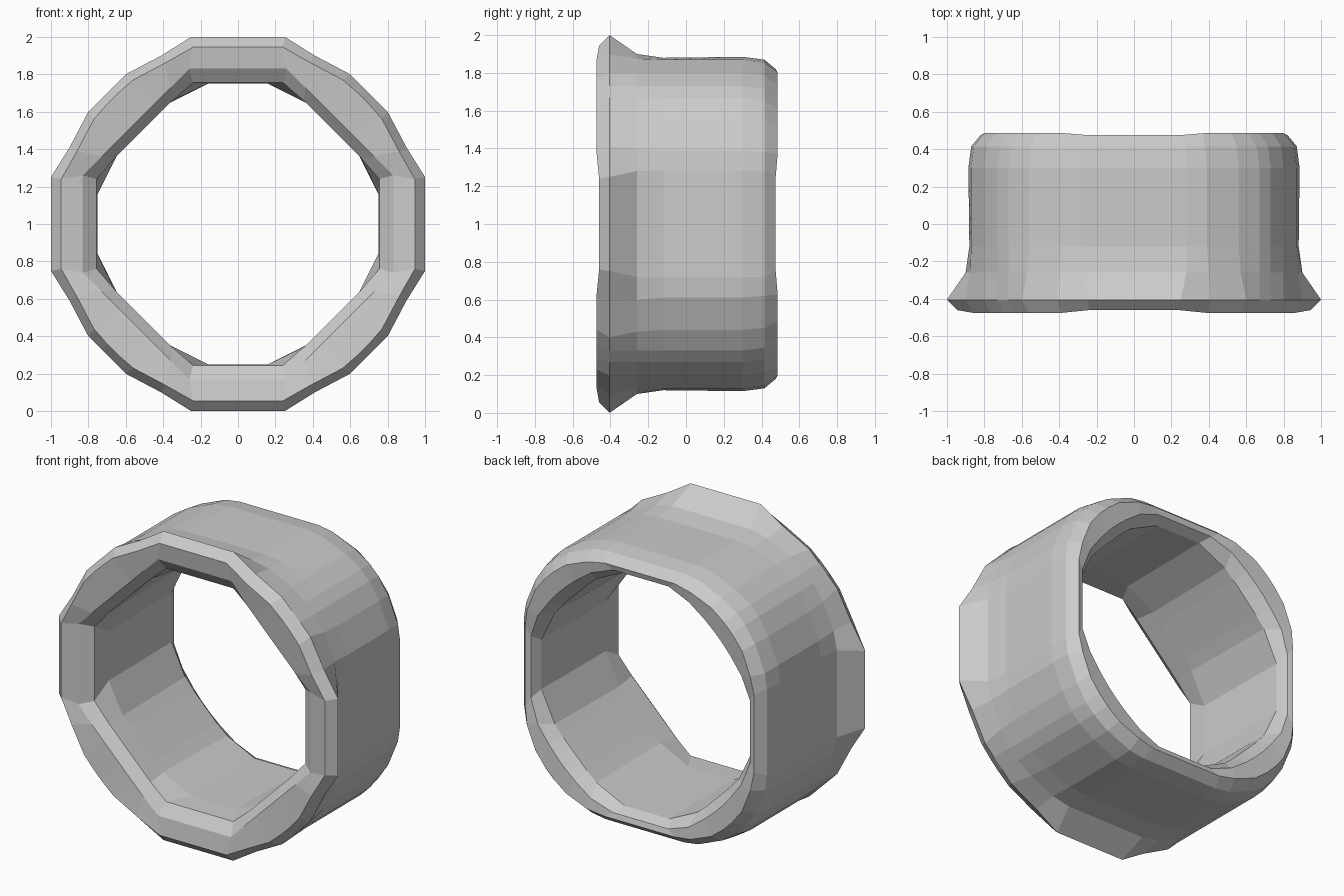
import bpy, bmesh

# Each loop: depth y, bulge of y away from the four flats, and four
# outline points of one octant, mirrored around the ring to 32 points.
OUTER = [
    # front flange, flaring past the body on the four flats
    (-0.46, -0.015, [(0.945, 0.24), (0.86, 0.39), (0.77, 0.56), (0.70, 0.64)]),
    (-0.405, 0.0, [(1.00, 0.25), (0.90, 0.41), (0.80, 0.60), (0.73, 0.67)]),
    (-0.26, 0.0, [(0.90, 0.28), (0.875, 0.40), (0.80, 0.57), (0.73, 0.67)]),
    # outer body
    (-0.12, 0.0, [(0.88, 0.28), (0.87, 0.39), (0.80, 0.56), (0.73, 0.67)]),
    (0.30, 0.0, [(0.885, 0.28), (0.87, 0.39), (0.80, 0.56), (0.73, 0.67)]),
    (0.415, 0.0, [(0.87, 0.28), (0.855, 0.38), (0.785, 0.55), (0.715, 0.655)]),
]
INNER = [
    # back rim
    (0.475, 0.01, [(0.82, 0.25), (0.80, 0.37), (0.74, 0.52), (0.67, 0.61)]),
    (0.465, 0.01, [(0.785, 0.20), (0.73, 0.35), (0.65, 0.46), (0.59, 0.53)]),
    # bore
    (0.40, 0.0, [(0.755, 0.16), (0.66, 0.36), (0.60, 0.43), (0.54, 0.49)]),
    (-0.25, 0.0, [(0.75, 0.16), (0.65, 0.36), (0.59, 0.42), (0.53, 0.48)]),
    (-0.39, 0.0, [(0.755, 0.24), (0.66, 0.35), (0.58, 0.43), (0.53, 0.48)]),
    (-0.445, -0.01, [(0.83, 0.26), (0.73, 0.36), (0.64, 0.45), (0.58, 0.51)]),
]


def outline(octant):
    """Mirror one octant across the diagonal, then turn it four times."""
    quarter = octant + [(b, a) for a, b in reversed(octant)]
    points = []
    for _ in range(4):
        points += quarter
        quarter = [(-b, a) for a, b in quarter]
    return points


bm = bmesh.new()
rings = []
for y, bulge, octant in OUTER + INNER:
    ring = []
    for i, (x, z) in enumerate(outline(octant)):
        dy = 0 if i % 8 in (0, 7) else bulge
        ring.append(bm.verts.new((x, y + dy, z + 1)))
    rings.append(ring)

# Join neighbouring loops into a closed band
for a, b in zip(rings, rings[1:] + rings[:1]):
    n = len(a)
    for i in range(n):
        j = (i + 1) % n
        bm.faces.new((a[i], a[j], b[j], b[i]))
bmesh.ops.recalc_face_normals(bm, faces=bm.faces)

mesh = bpy.data.meshes.new("ring_band")
bm.to_mesh(mesh)
bm.free()
bpy.context.collection.objects.link(bpy.data.objects.new("ring_band", mesh))
